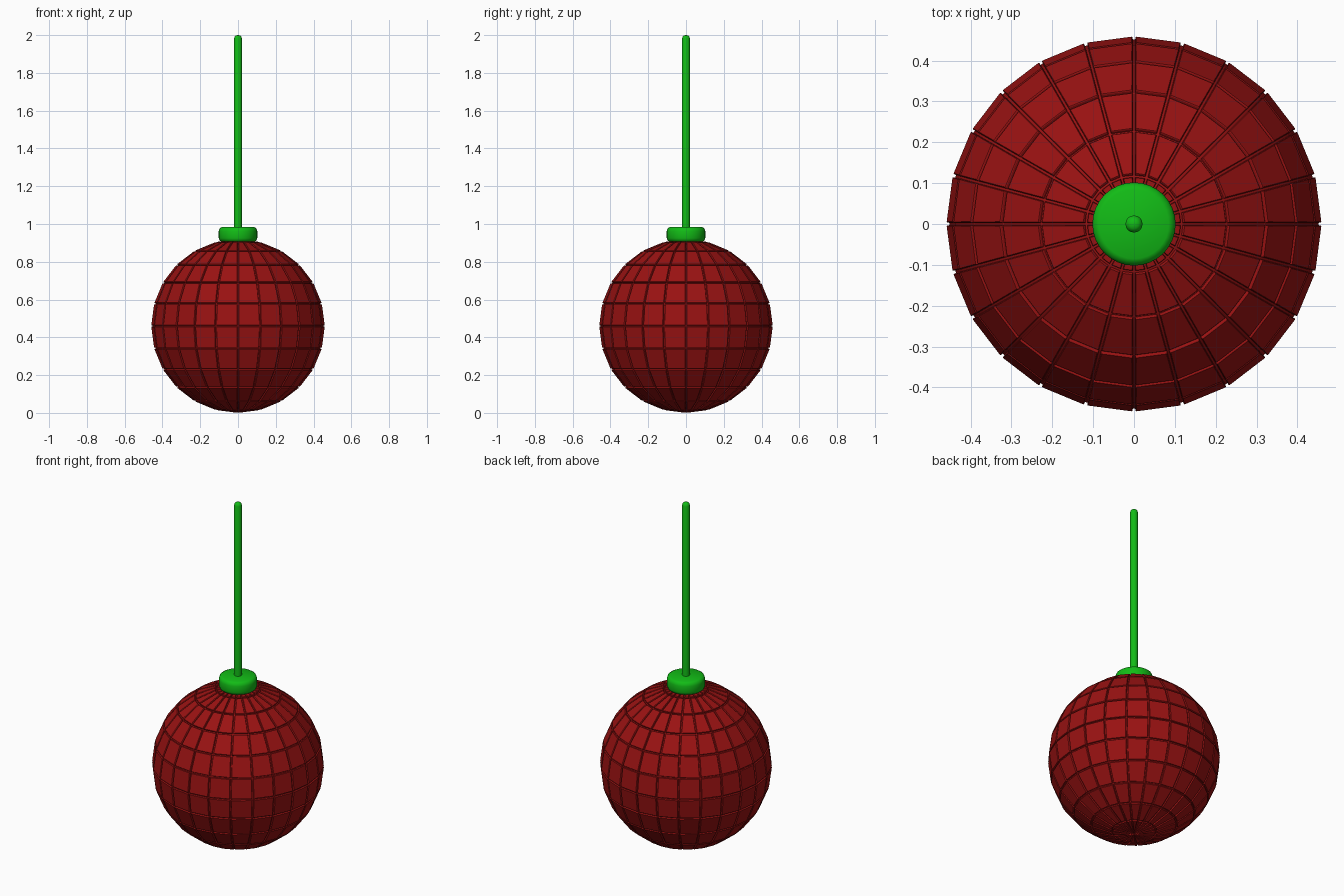
import bpy, bmesh, math
from mathutils import Matrix

if "Cube" in bpy.data.objects:
    bpy.data.objects.remove(bpy.data.objects["Cube"])


def material(name, color):
    mat = bpy.data.materials.new(name)
    mat.diffuse_color = color
    mat.use_nodes = True
    mat.node_tree.nodes["Principled BSDF"].inputs["Base Color"].default_value = mat.diffuse_color
    return mat


def finish(bm, name, mat, angle=35):
    mesh = bpy.data.meshes.new(name)
    bm.to_mesh(mesh)
    bm.free()
    obj = bpy.data.objects.new(name, mesh)
    bpy.context.collection.objects.link(obj)
    mesh.materials.append(mat)
    bpy.ops.object.select_all(action='DESELECT')
    obj.select_set(True)
    bpy.context.view_layer.objects.active = obj
    bpy.ops.object.shade_smooth_by_angle(angle=math.radians(angle))
    return obj


def lathe(name, profile, mat, sides):
    bm = bmesh.new()
    verts = [bm.verts.new((r, 0, z)) for r, z in profile]
    edges = [bm.edges.new(p) for p in zip(verts, verts[1:])]
    bmesh.ops.spin(bm, geom=verts + edges, cent=(0, 0, 0), axis=(0, 0, 1),
                   angle=math.tau, steps=sides, use_merge=True)
    bmesh.ops.remove_doubles(bm, verts=bm.verts, dist=1e-5)
    bmesh.ops.recalc_face_normals(bm, faces=bm.faces)
    return finish(bm, name, mat, 60)


red = material("dark_red", (0.32, 0.006, 0.006, 1))
green = material("green", (0.006, 0.5, 0.008, 1))

# Mirror ball: a sphere whose facets become raised tiles with narrow grooves
bm = bmesh.new()
bmesh.ops.create_uvsphere(bm, u_segments=24, v_segments=12, radius=0.452,
                          matrix=Matrix.Translation((0, 0, 0.46)))
tiles = bm.faces[:]
bmesh.ops.inset_individual(bm, faces=tiles, thickness=0.004, depth=0)
bmesh.ops.inset_individual(bm, faces=tiles, thickness=0.0005, depth=0.006)
bmesh.ops.inset_individual(bm, faces=tiles, thickness=0.002, depth=0.002)
finish(bm, "mirror_ball", red, 30)

# Rounded cap on top of the ball
lathe("cap", [(0, 0.905), (0.085, 0.905), (0.097, 0.912), (0.102, 0.925),
              (0.102, 0.962), (0.097, 0.977), (0.085, 0.984), (0, 0.984)],
      green, 32)

# Hanging rod with a rounded end
lathe("hanging_rod", [(0, 0.95), (0.021, 0.95), (0.021, 1.982),
                      (0.018, 1.992), (0.011, 1.998), (0, 2.0)], green, 16)
